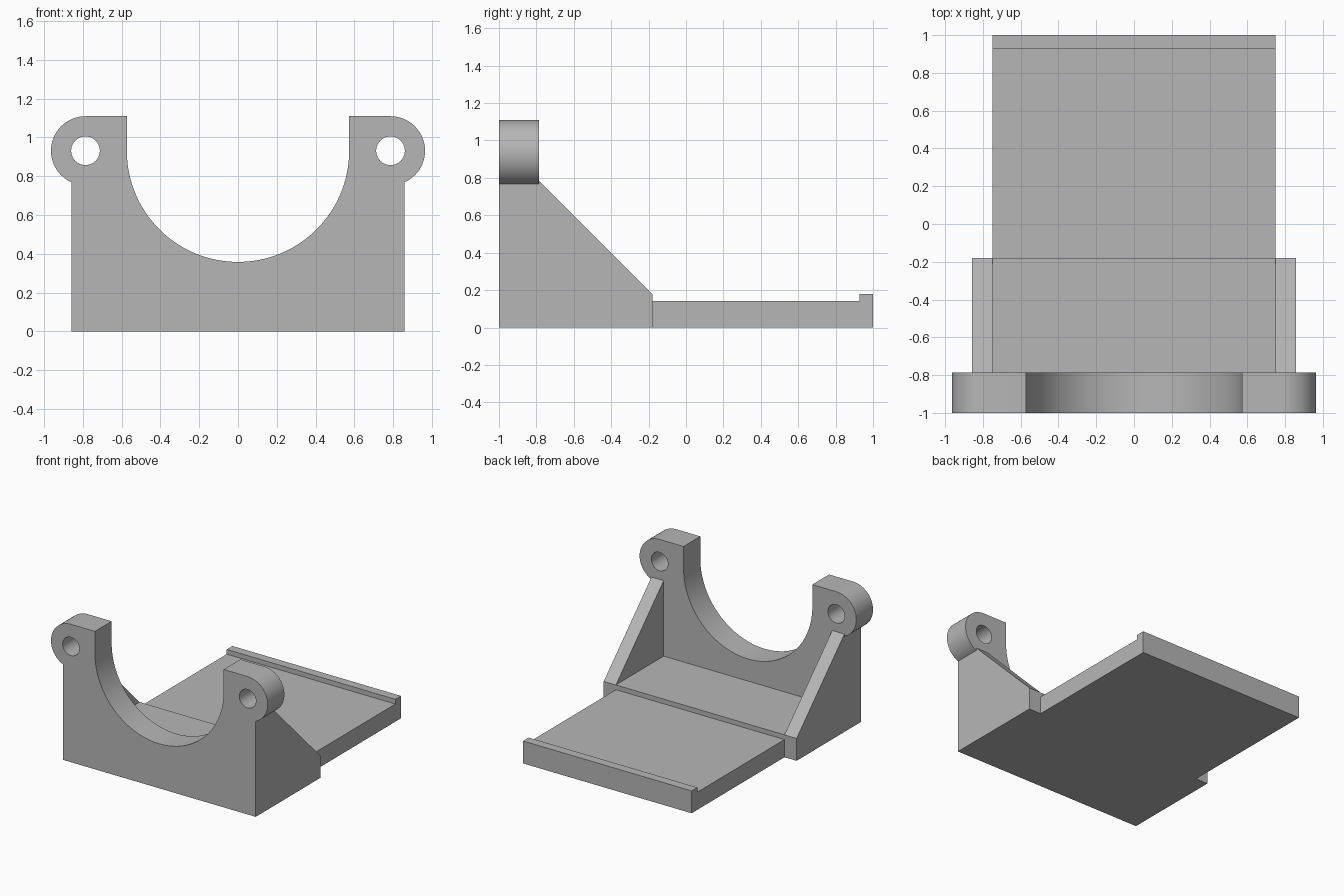
import bpy
import bmesh
from math import sin, cos, pi, sqrt, asin, radians
from mathutils import Vector

cube = bpy.data.objects.get("Cube")
if cube:
    bpy.data.objects.remove(cube, do_unlink=True)

grey = bpy.data.materials.new("plain grey")
grey.use_nodes = True
colour = (0.47, 0.47, 0.47, 1)
grey.diffuse_color = colour
grey.node_tree.nodes["Principled BSDF"].inputs["Base Color"].default_value = colour


def extrude_profile(name, points, offset):
    """Make a solid by pushing a closed planar outline along offset."""
    bm = bmesh.new()
    face = bm.faces.new([bm.verts.new(p) for p in points])
    out = bmesh.ops.extrude_face_region(bm, geom=[face], use_keep_orig=True)
    moved = [g for g in out["geom"] if isinstance(g, bmesh.types.BMVert)]
    bmesh.ops.translate(bm, verts=moved, vec=Vector(offset))
    bmesh.ops.recalc_face_normals(bm, faces=bm.faces)
    mesh = bpy.data.meshes.new(name)
    bm.to_mesh(mesh)
    bm.free()
    mesh.materials.append(grey)
    obj = bpy.data.objects.new(name, mesh)
    bpy.context.collection.objects.link(obj)
    return obj


def arc(cx, cz, r, start, end, steps):
    angles = [start + (end - start) * i / steps for i in range(steps + 1)]
    return [(cx + r * cos(a), cz + r * sin(a)) for a in angles]


# Main dimensions
front, wall_back, step_y, back = -1.0, -0.787, -0.18, 1.0
side, inner = 0.858, 0.75
floor_z, plate_z = 0.18, 0.142
pivot_x, pivot_z, lug_r, hole_r, saddle_r = 0.786, 0.931, 0.178, 0.074, 0.573

# Front wall: half outline from the saddle bottom around the lug to the base
lug_end = -sqrt(lug_r ** 2 - (side - pivot_x) ** 2)
half = arc(0, pivot_z, saddle_r, -pi / 2, 0, 32)
half.append((saddle_r, pivot_z + lug_r))
half += arc(pivot_x, pivot_z, lug_r, pi / 2, asin(lug_end / lug_r), 28)
half.append((side, 0))
outline = half + [(-x, z) for x, z in reversed(half[1:])]
wall = extrude_profile("front_wall", [(x, front, z) for x, z in outline],
                       (0, wall_back - front, 0))

# Pin holes through both lugs
for sign in (-1, 1):
    ring = arc(sign * pivot_x, pivot_z, hole_r, 0, 2 * pi, 40)[:-1]
    cutter = extrude_profile("hole_cutter", [(x, front - 0.1, z) for x, z in ring],
                             (0, 0.5, 0))
    cutter.hide_render = True
    bpy.context.view_layer.objects.active = wall
    cut = wall.modifiers.new("pin hole", "BOOLEAN")
    cut.operation, cut.solver, cut.object = "DIFFERENCE", "EXACT", cutter
    bpy.ops.object.modifier_apply(modifier=cut.name)
    bpy.data.objects.remove(cutter, do_unlink=True)

bpy.ops.object.select_all(action="DESELECT")
wall.select_set(True)
bpy.context.view_layer.objects.active = wall
bpy.ops.object.shade_smooth_by_angle(angle=radians(30))

# Base plate: raised floor, lower tray and rear lip in one section
section = [(wall_back, 0), (back, 0), (back, floor_z), (0.928, floor_z),
           (0.928, plate_z), (step_y, plate_z), (step_y, floor_z), (wall_back, floor_z)]
extrude_profile("base_plate", [(-inner, y, z) for y, z in section], (2 * inner, 0, 0))

# Sloped side gussets
gusset = [(wall_back, 0), (step_y, 0), (step_y, floor_z), (wall_back, 0.787)]
for name, x in (("left_gusset", inner), ("right_gusset", -side)):
    extrude_profile(name, [(x, y, z) for y, z in gusset], (side - inner, 0, 0))
